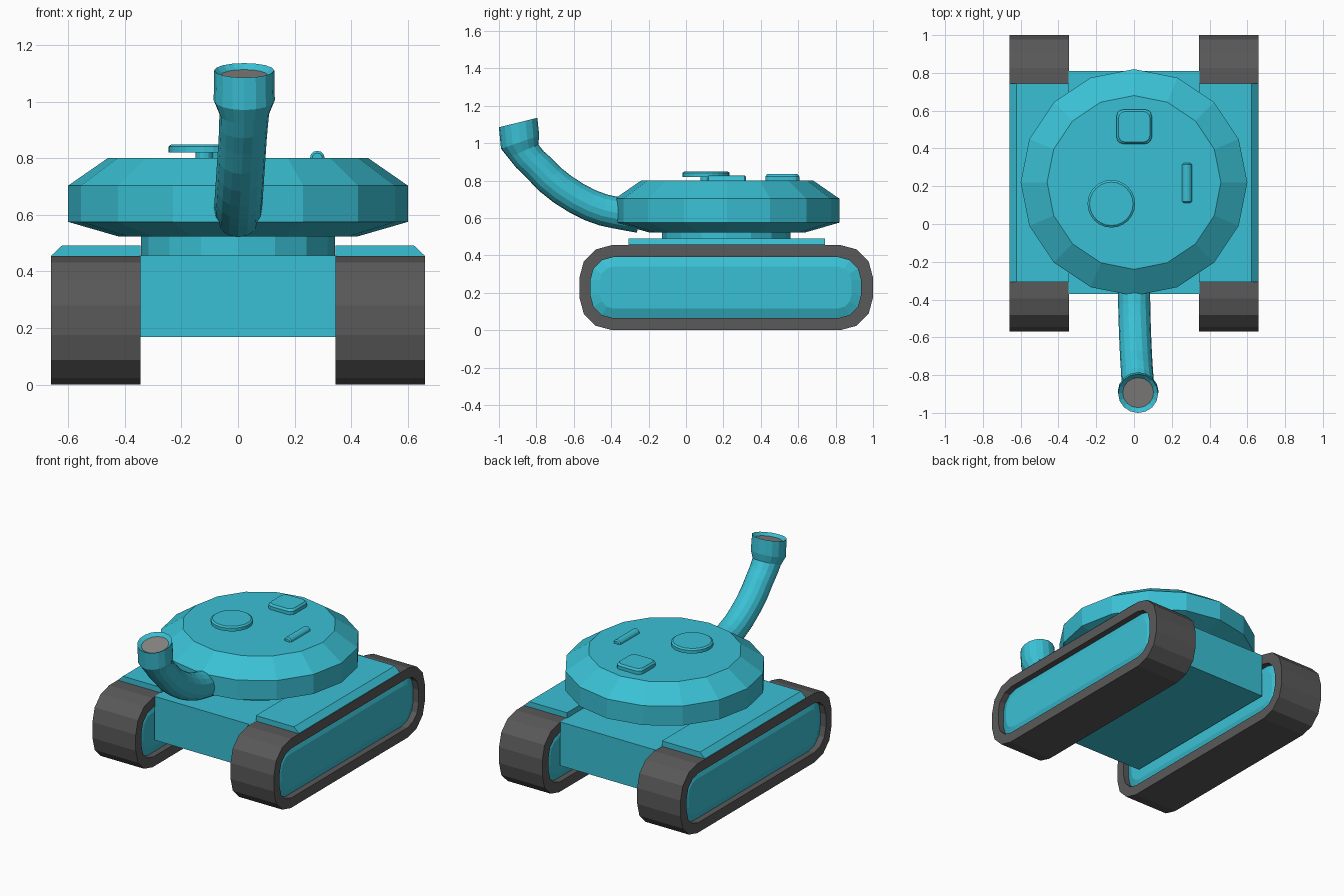
import bpy, bmesh, math
from mathutils import Vector

if "Cube" in bpy.data.objects:
    bpy.data.objects.remove(bpy.data.objects["Cube"])


def material(name, rgb):
    m = bpy.data.materials.new(name)
    m.diffuse_color = (*rgb, 1)
    m.use_nodes = True
    m.node_tree.nodes["Principled BSDF"].inputs["Base Color"].default_value = m.diffuse_color
    return m


TEAL = material("teal paint", (0.042, 0.53, 0.66))
DARK = material("dark rubber", (0.1, 0.1, 0.1))
GREY = material("bore grey", (0.25, 0.24, 0.235))


def loft(name, rings, mats, closed=False):
    """Skin equal-sized rings of points; cap the ends, or join last to first.
    A second material, if given, goes on the last cap."""
    bm = bmesh.new()
    vs = [[bm.verts.new(p) for p in r] for r in rings]
    n = len(vs[0])
    pairs = list(zip(vs, vs[1:])) + ([(vs[-1], vs[0])] if closed else [])
    for a, b in pairs:
        for i in range(n):
            j = (i + 1) % n
            bm.faces.new((a[i], a[j], b[j], b[i]))
    if not closed:
        bm.faces.new(vs[0][::-1])
        bm.faces.new(vs[-1]).material_index = len(mats) - 1
    bmesh.ops.recalc_face_normals(bm, faces=bm.faces)
    me = bpy.data.meshes.new(name)
    bm.to_mesh(me)
    bm.free()
    for m in mats:
        me.materials.append(m)
    ob = bpy.data.objects.new(name, me)
    bpy.context.collection.objects.link(ob)
    return ob


def rounded(a0, a1, b0, b1, r, seg=3):
    """Rounded rectangle outline in 2D."""
    pts = []
    corners = ((a1 - r, b1 - r), (a0 + r, b1 - r), (a0 + r, b0 + r), (a1 - r, b0 + r))
    for k, (ca, cb) in enumerate(corners):
        for i in range(seg + 1):
            t = math.pi / 2 * (k + i / seg)
            pts.append((ca + r * math.cos(t), cb + r * math.sin(t)))
    return pts


def at_x(pts, x):
    return [(x, a, b) for a, b in pts]


def at_z(pts, z):
    return [(a, b, z) for a, b in pts]


def circle(cx, cy, r, n):
    return [(cx + r * math.cos(2 * math.pi * i / n), cy + r * math.sin(2 * math.pi * i / n))
            for i in range(n)]


# Tracks, side panels and fenders
outer = rounded(-0.57, 1.0, 0.0, 0.455, 0.175)
inner = rounded(-0.51, 0.935, 0.065, 0.39, 0.12)
raised = rounded(-0.46, 0.885, 0.115, 0.34, 0.075)
for side, s in (("left", -1), ("right", 1)):
    x0, x1 = s * 0.345, s * 0.66
    loft(side + "_track", [at_x(outer, x0), at_x(outer, x1), at_x(inner, x1), at_x(inner, x0)],
         [DARK], closed=True)
    loft(side + "_track_panel", [at_x(raised, s * 0.365), at_x(inner, s * 0.385),
                                 at_x(inner, s * 0.62), at_x(raised, s * 0.64)], [TEAL])
    fender = [(s * 0.345, 0.45), (s * 0.658, 0.45), (s * 0.658, 0.457),
              (s * 0.622, 0.491), (s * 0.345, 0.491)]
    loft(side + "_fender", [[(x, y, z) for x, z in fender] for y in (-0.307, 0.743)], [TEAL])

# Hull
box = [(-0.348, -0.37), (0.348, -0.37), (0.348, 0.81), (-0.348, 0.81)]
loft("hull", [at_z(box, 0.168), at_z(box, 0.456)], [TEAL])

# Turret and its neck
loft("turret_neck", [at_z(circle(0, 0.215, 0.343, 16), z) for z in (0.45, 0.53)], [TEAL])
loft("turret", [at_z(circle(0, 0.22, r, 16), z)
                for r, z in ((0.42, 0.523), (0.6, 0.575), (0.6, 0.703), (0.46, 0.8))], [TEAL])

# Round hatch on a short stem
loft("hatch_stem", [at_z(circle(-0.12, 0.107, 0.03, 12), z) for z in (0.79, 0.825)], [TEAL])
loft("round_hatch", [at_z(circle(-0.12, 0.107, r, 24), z)
                     for r, z in ((0.126, 0.82), (0.126, 0.841), (0.115, 0.849))], [TEAL])

# Square hatch
loft("square_hatch", [at_z(rounded(-0.092 + d, 0.094 - d, 0.424 + d, 0.606 - d, 0.035), z)
                      for d, z in ((0, 0.79), (0, 0.822), (0.01, 0.834))], [TEAL])

# Half-round handle
loft("handle", [[(x, y, z) for x, z in circle(0.28, 0.8, r, 12)]
                for y, r in ((0.112, 0.018), (0.12, 0.026), (0.314, 0.026), (0.322, 0.018))], [TEAL])

# Bent barrel with flared muzzle: y, z, tilt of the ring, radius
path = [(-0.25, 0.605, 82, 0.085), (-0.37, 0.627, 79, 0.085), (-0.44, 0.642, 76, 0.085),
        (-0.51, 0.667, 71, 0.085), (-0.585, 0.705, 64, 0.085), (-0.66, 0.753, 56, 0.085),
        (-0.727, 0.806, 47, 0.085), (-0.785, 0.866, 38, 0.085), (-0.835, 0.913, 30, 0.086),
        (-0.87, 0.957, 24, 0.088), (-0.887, 1.005, 19, 0.108), (-0.8975, 1.11, 14, 0.106),
        (-0.893, 1.093, 14, 0.082)]
rings = []
for y, z, tilt, r in path:
    t = math.radians(tilt)
    c = Vector((0.022 * min(1, max(0, (z - 0.62) / 0.33)), y, z))
    u, v = Vector((1, 0, 0)), Vector((0, math.cos(t), math.sin(t)))
    rings.append([c + u * a + v * b for a, b in circle(0, 0, r, 16)])
loft("bent_barrel", rings, [TEAL, GREY])
